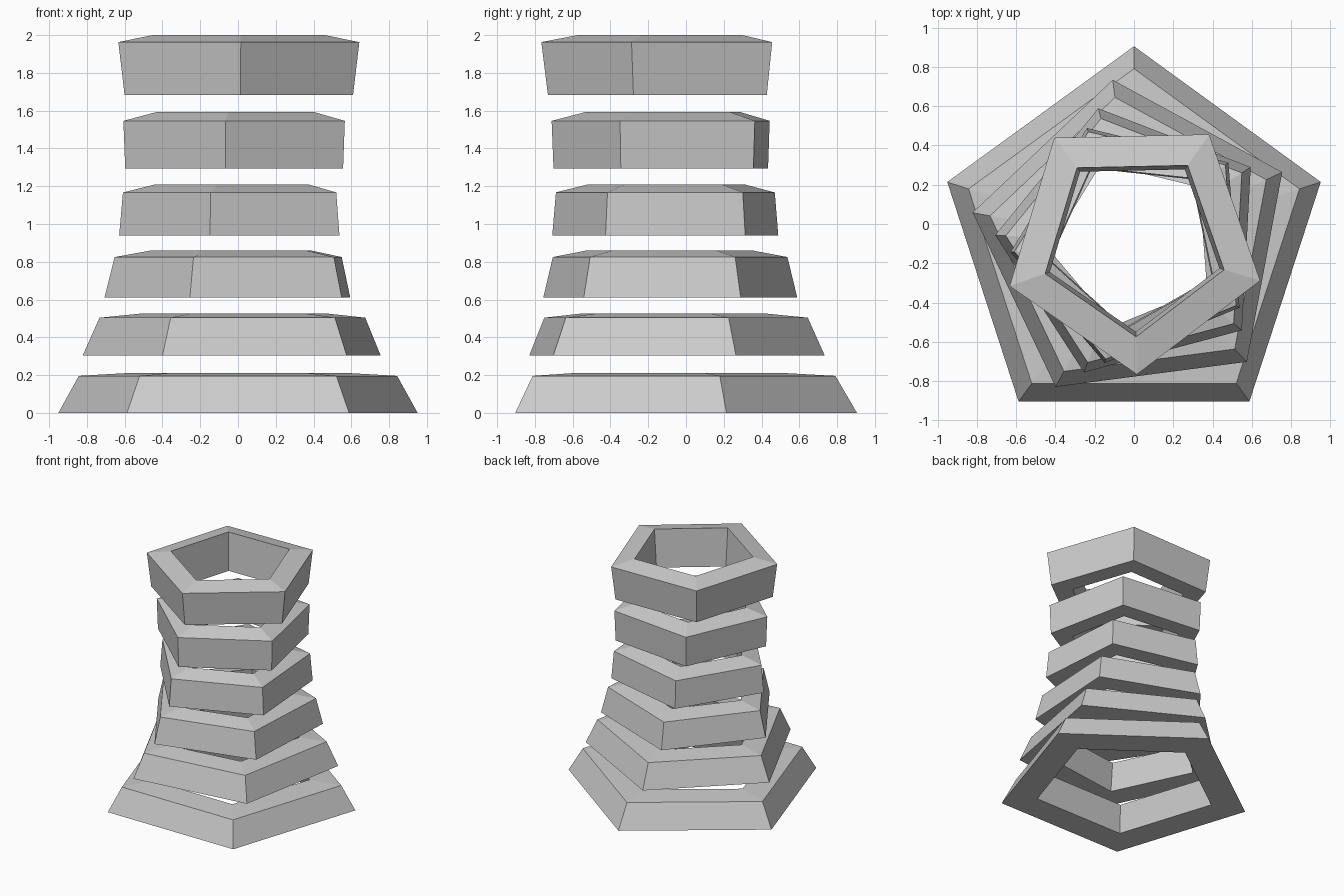
import bpy
import bmesh
from math import sin, cos, radians

default_cube = bpy.data.objects.get("Cube")
if default_cube:
    bpy.data.objects.remove(default_cube, do_unlink=True)

SIDES = 5
TWIST = 7.45          # degrees between neighbouring rings
INNER = 0.714         # inner radius as a share of the outer one
CENTRE_Y = -0.095

grey = bpy.data.materials.new("light_grey")
grey.use_nodes = True
colour = (0.6, 0.6, 0.6, 1)
grey.diffuse_color = colour
grey.node_tree.nodes["Principled BSDF"].inputs["Base Color"].default_value = colour


def pentagon_ring(name, twist, bottom_r, top_r, z_bottom, z_edge, z_peak):
    """Hollow pentagon with a top that rises toward the opening."""
    section = [(bottom_r, z_bottom), (top_r, z_edge),
               (top_r * INNER, z_peak), (bottom_r * INNER, z_bottom)]
    bm = bmesh.new()
    loops = []
    for i in range(SIDES):
        a = radians(90 + twist + i * 360 / SIDES)
        loops.append([bm.verts.new((r * cos(a), r * sin(a), z)) for r, z in section])
    for i in range(SIDES):
        here, after = loops[i], loops[(i + 1) % SIDES]
        for j in range(len(section)):
            k = (j + 1) % len(section)
            bm.faces.new((here[j], after[j], after[k], here[k]))
    bmesh.ops.recalc_face_normals(bm, faces=bm.faces)
    mesh = bpy.data.meshes.new(name)
    bm.to_mesh(mesh)
    bm.free()
    mesh.materials.append(grey)
    ring = bpy.data.objects.new(name, mesh)
    ring.location.y = CENTRE_Y
    bpy.context.collection.objects.link(ring)


# Rings from the ground up: bottom radius, top radius, bottom, outer rim, inner rim
rings = {
    "base_ring": (1.0, 0.886, 0, 0.196, 0.21),
    "second_ring": (0.836, 0.746, 0.305, 0.504, 0.525),
    "third_ring": (0.708, 0.654, 0.61, 0.825, 0.859),
    "fourth_ring": (0.631, 0.611, 0.939, 1.167, 1.21),
    "fifth_ring": (0.61, 0.62, 1.294, 1.546, 1.592),
    "top_ring": (0.636, 0.671, 1.682, 1.963, 2.0),
}
for index, (name, sizes) in enumerate(rings.items()):
    pentagon_ring(name, index * TWIST, *sizes)
